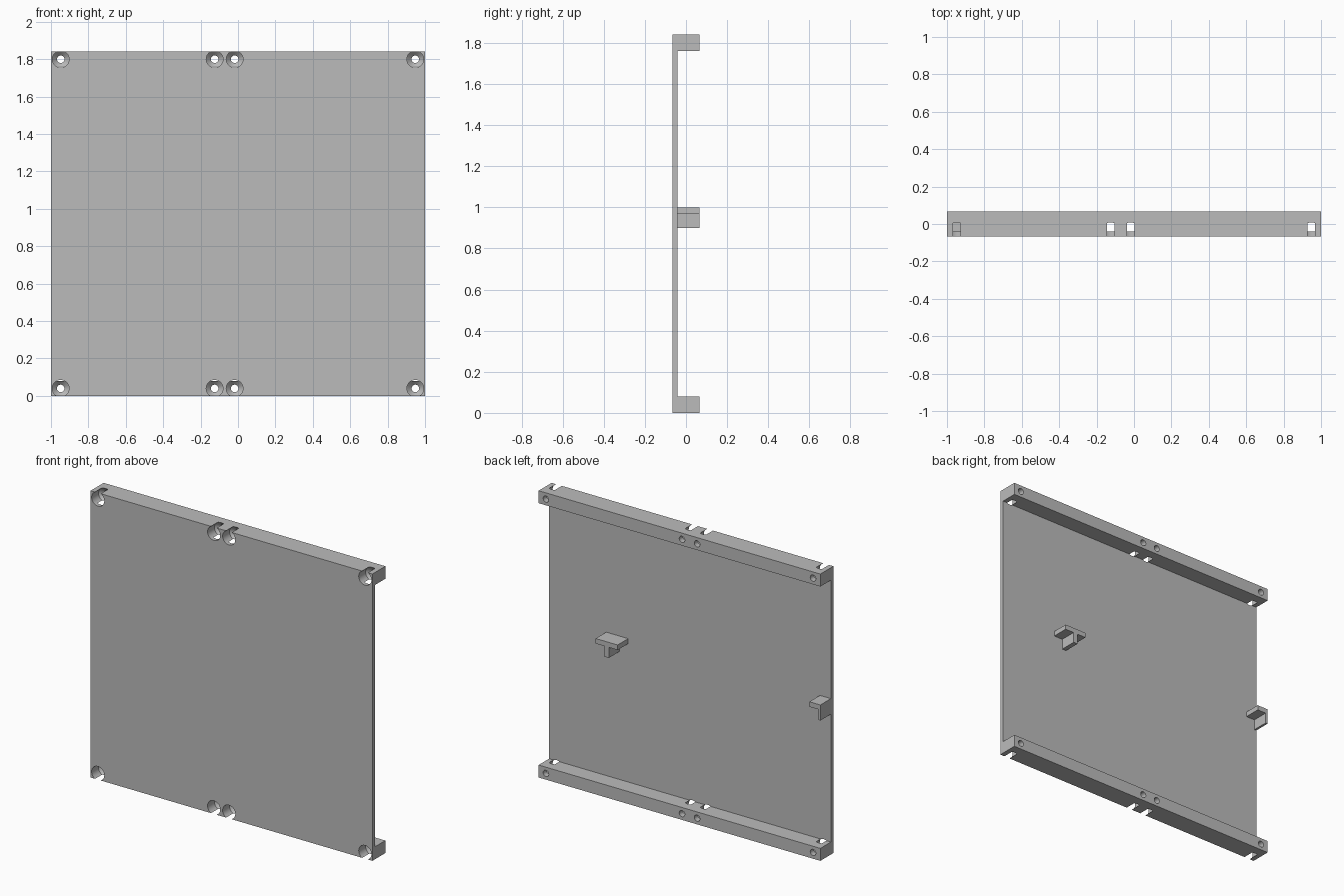
import bpy, bmesh, math
from mathutils import Matrix, Vector

cube = bpy.data.objects.get("Cube")
if cube:
    bpy.data.objects.remove(cube, do_unlink=True)

WIDTH, HEIGHT, RAIL = 2.0, 1.84, 0.08
FRONT, BACK, SKIN = -0.066, 0.066, 0.025
HOLE_X = (-0.948, -0.125, -0.018, 0.948)

grey = bpy.data.materials.new("plain grey")
grey.use_nodes = True
grey.diffuse_color = (0.5, 0.5, 0.5, 1)
grey.node_tree.nodes["Principled BSDF"].inputs["Base Color"].default_value = (0.5, 0.5, 0.5, 1)


def finish(name, bm):
    bmesh.ops.recalc_face_normals(bm, faces=bm.faces[:])
    mesh = bpy.data.meshes.new(name)
    bm.to_mesh(mesh)
    bm.free()
    mesh.materials.append(grey)
    obj = bpy.data.objects.new(name, mesh)
    bpy.context.collection.objects.link(obj)
    return obj


def extrude_profile(name, points, direction):
    """Make a prism from a closed outline."""
    bm = bmesh.new()
    face = bm.faces.new([bm.verts.new(p) for p in points])
    ext = bmesh.ops.extrude_face_region(bm, geom=[face])
    verts = [v for v in ext["geom"] if isinstance(v, bmesh.types.BMVert)]
    bmesh.ops.translate(bm, verts=verts, vec=Vector(direction))
    return finish(name, bm)


# Panel with a rail along the top and bottom
inner = FRONT + SKIN
outline = [(FRONT, 0), (BACK, 0), (BACK, RAIL), (inner, RAIL),
           (inner, HEIGHT - RAIL), (BACK, HEIGHT - RAIL), (BACK, HEIGHT), (FRONT, HEIGHT)]
panel = extrude_profile("panel_with_rails", [(-WIDTH / 2, y, z) for y, z in outline], (WIDTH, 0, 0))

# Screw hole cutters: wide bore, short taper, narrow through hole
bore = [(0, FRONT - 0.02), (0.045, FRONT - 0.02), (0.045, 0.004),
        (0.02, 0.029), (0.02, BACK + 0.02), (0, BACK + 0.02)]
bm = bmesh.new()
for x in HOLE_X:
    for z in (RAIL / 2, HEIGHT - RAIL / 2):
        verts = [bm.verts.new((x + r, y, z)) for r, y in bore]
        edges = [bm.edges.new(pair) for pair in zip(verts, verts[1:])]
        bmesh.ops.spin(bm, geom=verts + edges, cent=(x, 0, z), axis=(0, 1, 0),
                       angle=math.tau, steps=32, use_duplicate=False)
bmesh.ops.remove_doubles(bm, verts=bm.verts[:], dist=0.0001)
cutter = finish("screw_hole_cutter", bm)
cutter.hide_render = True

cut = panel.modifiers.new("screw_holes", "BOOLEAN")
cut.operation = "DIFFERENCE"
cut.solver = "EXACT"
cut.object = cutter
bpy.context.view_layer.objects.active = panel
panel.select_set(True)
bpy.ops.object.modifier_apply(modifier=cut.name)
bpy.data.objects.remove(cutter, do_unlink=True)
bpy.ops.object.shade_smooth_by_angle(angle=math.radians(30))

# T-shaped bracket, and half of one at the panel edge
LOW, SHELF, TOP = 0.9, 0.968, 1.0
half = [(0, TOP), (0.078, TOP), (0.078, SHELF), (0.015, SHELF), (0.015, LOW)]
full = half + [(-x, z) for x, z in reversed(half[1:])]
for name, centre, shape in (("middle_bracket", 0.517, full),
                            ("edge_bracket", -WIDTH / 2, half + [(0, LOW)])):
    start = inner - 0.005
    extrude_profile(name, [(centre + x, start, z) for x, z in shape], (0, BACK - start, 0))
